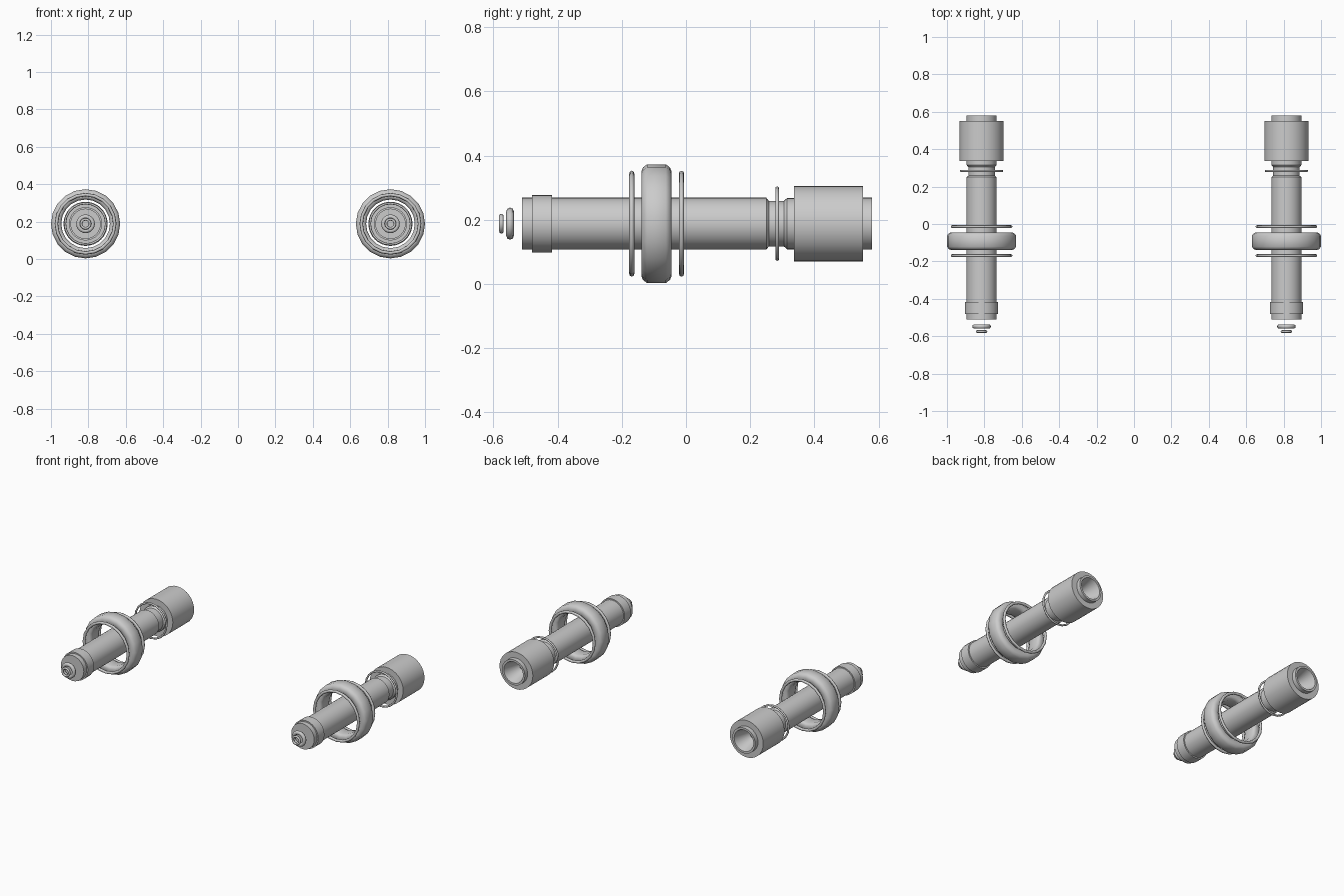
import bpy, bmesh, math

if "Cube" in bpy.data.objects:
    bpy.data.objects.remove(bpy.data.objects["Cube"])

CX, CZ = 0.815, 0.185


def lathe(name, side, profile, seg=32, ring=False, angle=35):
    """Spin (y, radius) points about the y axis; ring=True closes the profile."""
    bm = bmesh.new()
    loops = []
    for y, r in profile:
        if r == 0:
            loops.append([bm.verts.new((0, y, 0))] * seg)
        else:
            loops.append([bm.verts.new((r * math.sin(2 * math.pi * i / seg), y,
                                        r * math.cos(2 * math.pi * i / seg)))
                          for i in range(seg)])
    pairs = list(zip(loops, loops[1:]))
    if ring:
        pairs.append((loops[-1], loops[0]))
    for a, b in pairs:
        for i in range(seg):
            j = (i + 1) % seg
            quad = list(dict.fromkeys((a[i], a[j], b[j], b[i])))
            bm.faces.new(quad)
    bmesh.ops.recalc_face_normals(bm, faces=bm.faces)
    me = bpy.data.meshes.new(name)
    bm.to_mesh(me)
    bm.free()
    ob = bpy.data.objects.new(name, me)
    bpy.context.collection.objects.link(ob)
    ob.location = (side * CX, 0, CZ + 0.003)
    bpy.ops.object.select_all(action='DESELECT')
    ob.select_set(True)
    bpy.context.view_layer.objects.active = ob
    bpy.ops.object.shade_smooth_by_angle(angle=math.radians(angle))
    return ob


def hoop(name, side, y, half_width, major, minor, n=8, seg=20):
    """Thin round ring with its axis along y."""
    pts = [(y + half_width * math.cos(2 * math.pi * i / n),
            major + minor * math.sin(2 * math.pi * i / n)) for i in range(n)]
    return lathe(name, side, pts, seg, ring=True, angle=60)


for side, tag in ((-1, "left"), (1, "right")):
    # Main tube with its narrowed neck and flare
    lathe(f"barrel_{tag}", side, [
        (-0.51, 0), (-0.51, 0.081), (0.25, 0.081), (0.258, 0.071),
        (0.305, 0.071), (0.315, 0.080), (0.34, 0.080), (0.34, 0)])

    # Raised collar near the front
    lathe(f"front_collar_{tag}", side, [
        (-0.48, 0.078), (-0.48, 0.089), (-0.418, 0.089), (-0.418, 0.078)],
        ring=True)

    # Thick rear housing with a stepped lip and conical nozzle recess
    lathe(f"rear_housing_{tag}", side, [
        (0.337, 0), (0.337, 0.118), (0.552, 0.118), (0.552, 0.081),
        (0.58, 0.081), (0.58, 0.068), (0.47, 0.035), (0.47, 0)])

    # Heavy rounded ring around the barrel
    yc, w = -0.092, 0.047
    outer = [(-w, 0.163), (-w * 0.9, 0.175), (-w * 0.62, 0.185)]
    inner = [(-w * 0.62, 0.130), (-w * 0.9, 0.136), (-w, 0.147)]
    half = inner + outer
    prof = half + [(-y, r) for y, r in reversed(half)]
    lathe(f"heavy_ring_{tag}", side, [(yc + y, r) for y, r in prof],
          20, ring=True, angle=60)

    # Thin hoops either side of the heavy ring, and one around the neck
    hoop(f"guard_hoop_front_{tag}", side, -0.169, 0.008, 0.156, 0.009)
    hoop(f"guard_hoop_back_{tag}", side, -0.014, 0.008, 0.156, 0.009)
    hoop(f"neck_hoop_{tag}", side, 0.284, 0.006, 0.110, 0.006)

    # Floating tip rings ahead of the barrel
    hoop(f"tip_ring_large_{tag}", side, -0.548, 0.012, 0.038, 0.012)
    hoop(f"tip_ring_small_{tag}", side, -0.575, 0.007, 0.024, 0.007)
